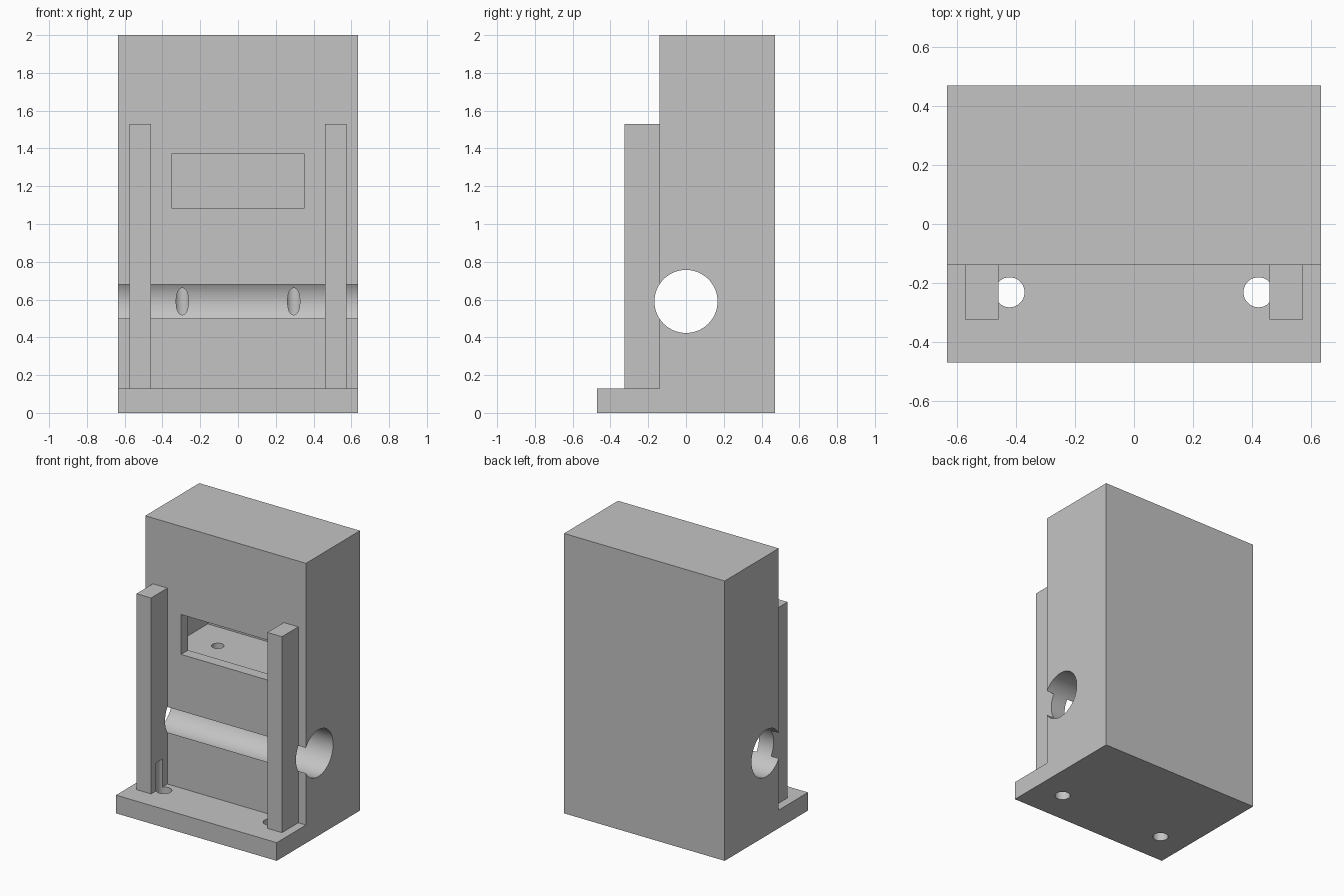
import bpy
import bmesh
import math
from mathutils import Matrix, Vector

default = bpy.data.objects.get("Cube")
if default:
    bpy.data.objects.remove(default, do_unlink=True)

grey = bpy.data.materials.new("plain_grey")
grey.use_nodes = True
colour = (0.55, 0.55, 0.55, 1)
grey.diffuse_color = colour
grey.node_tree.nodes["Principled BSDF"].inputs["Base Color"].default_value = colour


def finish(name, bm):
    bmesh.ops.recalc_face_normals(bm, faces=bm.faces)
    mesh = bpy.data.meshes.new(name)
    bm.to_mesh(mesh)
    bm.free()
    mesh.materials.append(grey)
    obj = bpy.data.objects.new(name, mesh)
    bpy.context.collection.objects.link(obj)
    return obj


def box(name, low, high):
    low, high = Vector(low), Vector(high)
    bm = bmesh.new()
    bmesh.ops.create_cube(bm, size=1)
    bmesh.ops.scale(bm, vec=high - low, verts=bm.verts)
    bmesh.ops.translate(bm, vec=(low + high) / 2, verts=bm.verts)
    return finish(name, bm)


def rod(name, centre, radius, length, axis="Z"):
    bm = bmesh.new()
    turn = Matrix.Rotation(math.pi / 2, 4, "Y") if axis == "X" else Matrix()
    bmesh.ops.create_cone(bm, cap_ends=True, segments=64, radius1=radius, radius2=radius,
                          depth=length, matrix=Matrix.Translation(centre) @ turn)
    return finish(name, bm)


def cut(obj, cutters):
    bpy.context.view_layer.objects.active = obj
    for cutter in cutters:
        mod = obj.modifiers.new("cut", "BOOLEAN")
        mod.operation = "DIFFERENCE"
        mod.solver = "EXACT"
        mod.object = cutter
        bpy.ops.object.modifier_apply(modifier=mod.name)


# Body and foot plate from one L-shaped side profile
W, BACK, FACE, TOE, FOOT = 0.635, 0.47, -0.14, -0.47, 0.13
profile = [(TOE, 0), (BACK, 0), (BACK, 2), (FACE, 2), (FACE, FOOT), (TOE, FOOT)]
bm = bmesh.new()
side = bm.faces.new([bm.verts.new((-W, y, z)) for y, z in profile])
swept = bmesh.ops.extrude_face_region(bm, geom=[side])["geom"]
bmesh.ops.translate(bm, vec=(2 * W, 0, 0),
                    verts=[v for v in swept if isinstance(v, bmesh.types.BMVert)])
body = finish("body", bm)

# Cutters: cross channel, window, inner chamber, feed holes and screw holes
channel = rod("channel_cutter", (0, 0, 0.59), 0.167, 2, "X")
window = box("window_cutter", (-0.352, -0.3, 1.085), (0.352, 0.1, 1.37))
chamber = box("chamber_cutter", (-0.54, -0.06, 1.035), (0.54, 0.43, 1.9))
feeds = [rod("feed_cutter", (s * 0.295, 0.192, 0.78), 0.041, 0.7) for s in (-1, 1)]
screws = [rod("screw_cutter", (s * 0.423, -0.232, 0.115), 0.051, 0.43) for s in (-1, 1)]
cut(body, [chamber, window, channel] + feeds + screws)

# Front guide posts, notched for the screw heads and the channel
posts = []
for name, s in (("right_post", -1), ("left_post", 1)):
    xs = sorted((s * 0.46, s * 0.575))
    post = box(name, (xs[0], -0.325, FOOT - 0.01), (xs[1], FACE + 0.01, 1.53))
    cut(post, [channel] + screws)
    posts.append(post)

for cutter in [channel, window, chamber] + feeds + screws:
    bpy.data.objects.remove(cutter, do_unlink=True)

# Smooth the bores and keep the box edges crisp
bpy.ops.object.select_all(action="DESELECT")
for obj in [body] + posts:
    obj.select_set(True)
bpy.context.view_layer.objects.active = body
bpy.ops.object.shade_smooth_by_angle(angle=math.radians(30))
